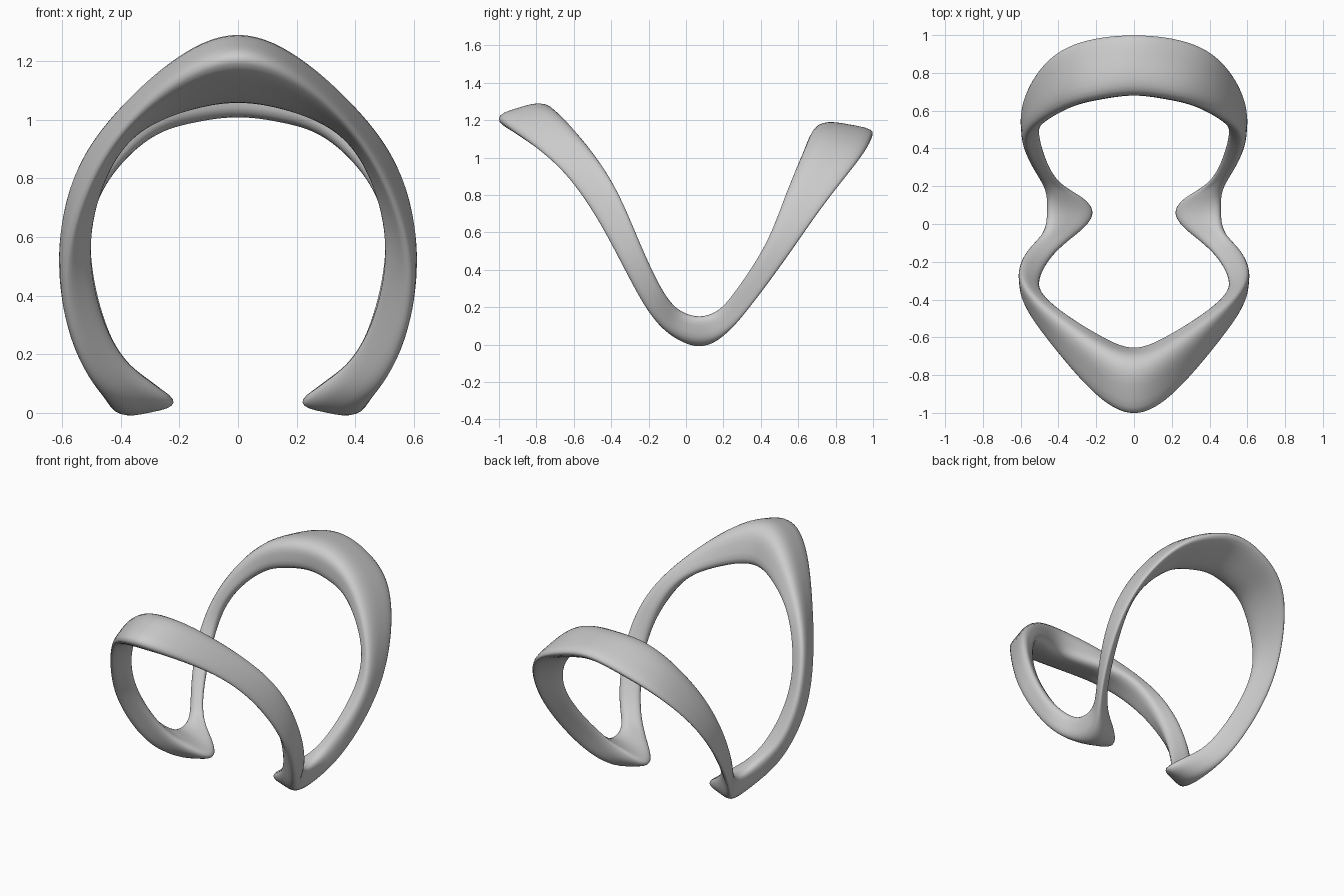
import bpy
import bmesh
from mathutils import Vector

STEPS = 12        # rings between two stations
ARC = 7           # segments around each rounded corner
ROUND = 0.4       # share of each edge used by the corner rounding

default_cube = bpy.data.objects.get("Cube")
if default_cube:
    bpy.data.objects.remove(default_cube, do_unlink=True)

# Left half of the loop, in hundredths: upper edge, outer edge, inner edge
half = [
    ((0, -74, 128), (0, -100, 120), (0, -68, 106)),     # front crown
    ((20, -67, 121), (20, -90, 113), (18, -61, 103)),
    ((40, -53, 104), (40, -68, 95), (36, -49, 94)),
    ((55, -38, 82), (54, -49, 70), (47, -39, 75)),
    ((60, -25, 54), (59, -34, 43), (50, -29, 50)),      # front side
    ((55, -13, 29), (53, -20, 18), (42, -15, 23)),
    ((46, -3, 18), (45, -7, 5), (29, -4, 9)),
    ((44, 7, 15), (41, 7, 0), (22, 6, 4)),              # foot
    ((45, 17, 18), (45, 20, 5), (29, 15, 9)),
    ((52, 28, 29), (53, 34, 20), (42, 25, 23)),
    ((58, 43, 53), (59, 54, 47), (50, 46, 52)),         # back side
    ((53, 55, 80), (55, 73, 74), (46, 57, 76)),
    ((38, 65, 103), (41, 90, 96), (31, 66, 93)),
    ((20, 70, 115), (21, 98, 108), (16, 70, 99)),
    ((0, 72, 118), (0, 100, 113), (0, 72, 101)),        # back crown
]


def mirrored(station):
    return [Vector((-p.x, p.y, p.z)) for p in station]


def control_points(rail):
    """Controls that pull a smooth closed curve onto the rail's points."""
    controls = list(rail)
    for _ in range(5):
        controls = [
            c + p - (controls[i - 1] + 4 * c + controls[(i + 1) % len(rail)]) / 6
            for i, (c, p) in enumerate(zip(controls, rail))]
    return controls


def spline(a, b, c, d, t):
    """Point on the cubic curve near b to c."""
    return (a * (1 - t) ** 3 + b * (3 * t ** 3 - 6 * t ** 2 + 4)
            + c * (3 * t * (1 + t - t ** 2) + 1) + d * t ** 3) / 6


def rounded_section(corners):
    """Rounded triangle whose soft corners touch the given points."""
    centre = sum(corners, Vector()) / 3
    grow = 1 / (1 - 0.75 * ROUND)
    corners = [centre + (p - centre) * grow for p in corners]
    outline = []
    for i, corner in enumerate(corners):
        start = corner.lerp(corners[i - 1], ROUND)
        end = corner.lerp(corners[(i + 1) % 3], ROUND)
        for k in range(ARC + 1):
            t = k / ARC
            outline.append(start.lerp(corner, t).lerp(corner.lerp(end, t), t))
    return outline


# Closed ring of stations: the left half, then its mirror image back to the start
left = [[Vector(p) / 100 for p in station] for station in half]
stations = left + [mirrored(s) for s in reversed(left[1:-1])]
count = len(stations)
rails = [control_points(rail) for rail in zip(*stations)]

# Loft the rounded sections along the loop
bm = bmesh.new()
rings = []
for i in range(count):
    for step in range(STEPS):
        corners = [
            spline(*(rail[(i + k) % count] for k in (-1, 0, 1, 2)), step / STEPS)
            for rail in rails]
        rings.append([bm.verts.new(p) for p in rounded_section(corners)])

for i, ring in enumerate(rings):
    previous = rings[i - 1]
    for j in range(len(ring)):
        bm.faces.new((previous[j - 1], previous[j], ring[j], ring[j - 1]))
bmesh.ops.recalc_face_normals(bm, faces=bm.faces)
for face in bm.faces:
    face.smooth = True

mesh = bpy.data.meshes.new("cuff_band")
bm.to_mesh(mesh)
bm.free()
band = bpy.data.objects.new("cuff_band", mesh)
bpy.context.collection.objects.link(band)

# Plain grey metal
grey = bpy.data.materials.new("light_grey")
grey.use_nodes = True
colour = (0.6, 0.6, 0.6, 1)
grey.diffuse_color = colour
grey.node_tree.nodes["Principled BSDF"].inputs["Base Color"].default_value = colour
mesh.materials.append(grey)
